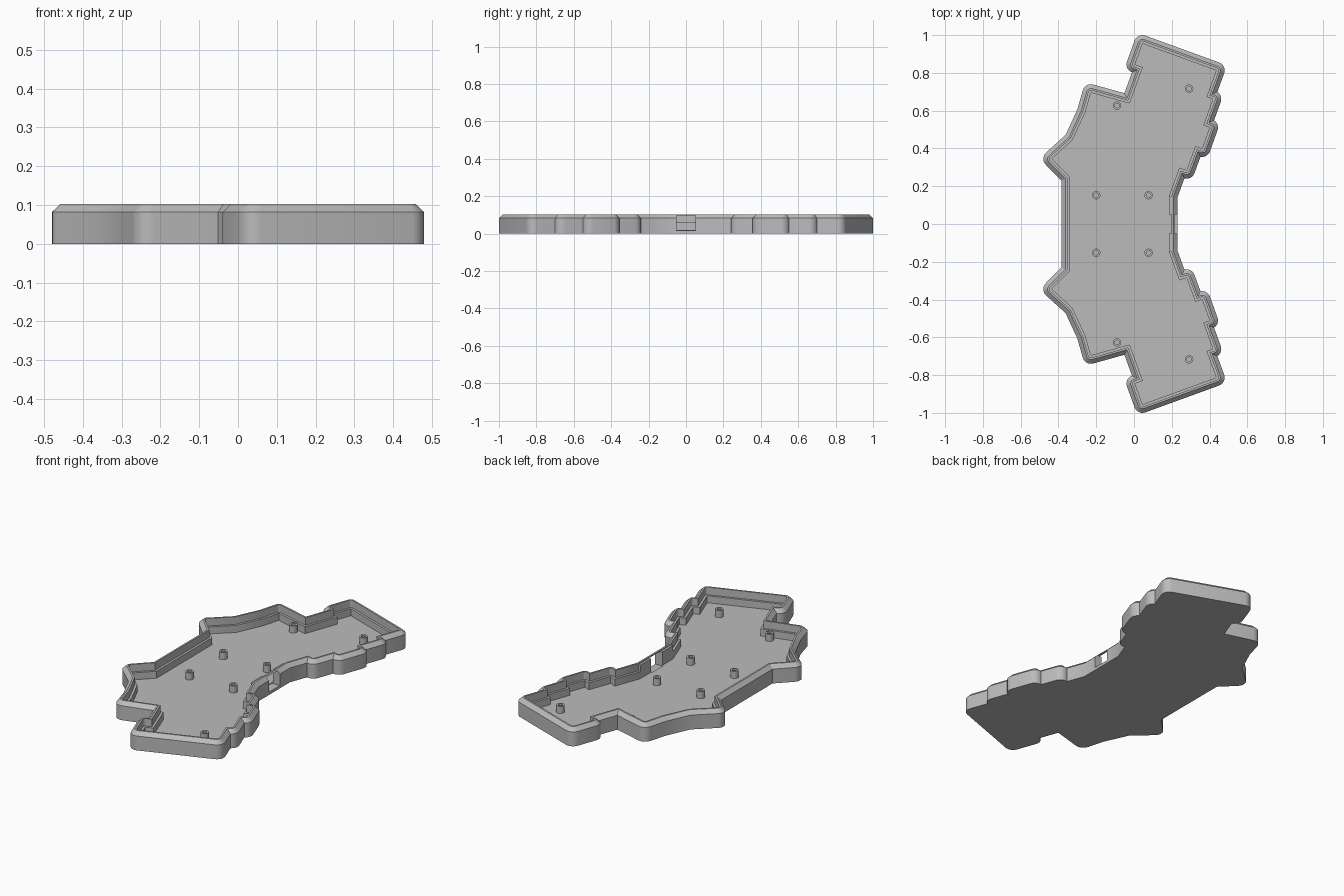
import bpy, bmesh, math
from mathutils import Vector

if "Cube" in bpy.data.objects:
    bpy.data.objects.remove(bpy.data.objects["Cube"], do_unlink=True)

grey = bpy.data.materials.new("plain grey")
grey.use_nodes = True
colour = (0.5, 0.5, 0.5, 1)
grey.diffuse_color = colour
grey.node_tree.nodes["Principled BSDF"].inputs["Base Color"].default_value = colour

# Floor outline, one half, counter-clockwise; the other half is mirrored in y
HALF = [(.185, .148), (.24, .299), (.278, .285), (.325, .413), (.36, .40),
        (.40, .511), (.367, .523), (.417, .661), (.384, .673), (.435, .813),
        (.045, .955), (.005, .845), (.047, .83), (-.023, .638), (-.228, .695),
        (-.258, .59), (-.325, .445), (-.435, .345), (-.34, .25)]
OUTLINE = [Vector(p) for p in HALF + [(x, -y) for x, y in reversed(HALF)]]
WALL, LIP, FLOOR, LEDGE, TOP = .045, .013, .02, .06, .103


def offset(d, steps=6):
    """Outline grown by d: arcs on outer corners, mitres on inner ones."""
    ring = []
    for i, p in enumerate(OUTLINE):
        a = (p - OUTLINE[i - 1]).normalized()
        b = (OUTLINE[(i + 1) % len(OUTLINE)] - p).normalized()
        n1, n2 = Vector((a.y, -a.x)), Vector((b.y, -b.x))
        turn = math.atan2(a.x * b.y - a.y * b.x, a.dot(b))
        if turn > 0:
            start = math.atan2(n1.y, n1.x)
            for k in range(steps + 1):
                t = start + turn * k / steps
                ring.append(p + d * Vector((math.cos(t), math.sin(t))))
        else:
            ring.append(p + (n1 + n2) * d / (1 + n1.dot(n2)))
    return ring


def circle(c, r, n=24):
    return [Vector((c[0] + r * math.cos(2 * math.pi * k / n),
                    c[1] + r * math.sin(2 * math.pi * k / n))) for k in range(n)]


def loft(name, rings):
    """Solid through (ring, z) pairs, capped at both ends."""
    bm = bmesh.new()
    loops = [[bm.verts.new((p.x, p.y, z)) for p in ring] for ring, z in rings]
    for lo, hi in zip(loops, loops[1:]):
        for i in range(len(lo)):
            bm.faces.new((lo[i - 1], lo[i], hi[i], hi[i - 1]))
    bm.faces.new(loops[0][::-1])
    bm.faces.new(loops[-1])
    bmesh.ops.remove_doubles(bm, verts=bm.verts, dist=1e-5)
    bmesh.ops.recalc_face_normals(bm, faces=bm.faces)
    mesh = bpy.data.meshes.new(name)
    bm.to_mesh(mesh)
    bm.free()
    mesh.materials.append(grey)
    obj = bpy.data.objects.new(name, mesh)
    bpy.context.collection.objects.link(obj)
    return obj


def box(name, x0, x1, y0, y1, z0, z1):
    ring = [Vector(p) for p in ((x0, y0), (x1, y0), (x1, y1), (x0, y1))]
    return loft(name, [(ring, z0), (ring, z1)])


def activate(obj):
    bpy.ops.object.select_all(action='DESELECT')
    obj.select_set(True)
    bpy.context.view_layer.objects.active = obj


def smooth(obj):
    activate(obj)
    bpy.ops.object.shade_smooth_by_angle(angle=math.radians(30))


# Tray: outer wall, chamfer, rim, inner ledge and floor
tray = loft("tray", [(offset(WALL), 0), (offset(WALL), .082),
                     (offset(.023), TOP), (offset(LIP), TOP),
                     (offset(LIP), LEDGE), (offset(0), LEDGE),
                     (offset(0), FLOOR)])

# Cable port cut through the straight side wall
cutter = box("port_cutter", .18, .3, -.05, .05, .016, .097)
cutter.hide_render = True
cut = tray.modifiers.new("port", 'BOOLEAN')
cut.operation, cut.solver, cut.object = 'DIFFERENCE', 'EXACT', cutter
activate(tray)
bpy.ops.object.modifier_apply(modifier=cut.name)
bpy.data.objects.remove(cutter, do_unlink=True)
smooth(tray)

# Raised blocks on the ledge either side of the port
for side, (y0, y1) in {"left": (.05, .147), "right": (-.147, -.05)}.items():
    box("port_block_" + side, .185, .2, y0, y1, .05, .097)

# Hollow screw posts
for x, y in [(-.09, .627), (.292, .717), (-.2, .152), (.077, .152)]:
    for s in (1, -1):
        c = (x, y * s)
        smooth(loft("screw_post", [(circle(c, .022), FLOOR - .005),
                                   (circle(c, .022), LEDGE),
                                   (circle(c, .012), LEDGE),
                                   (circle(c, .012), FLOOR + .001)]))
